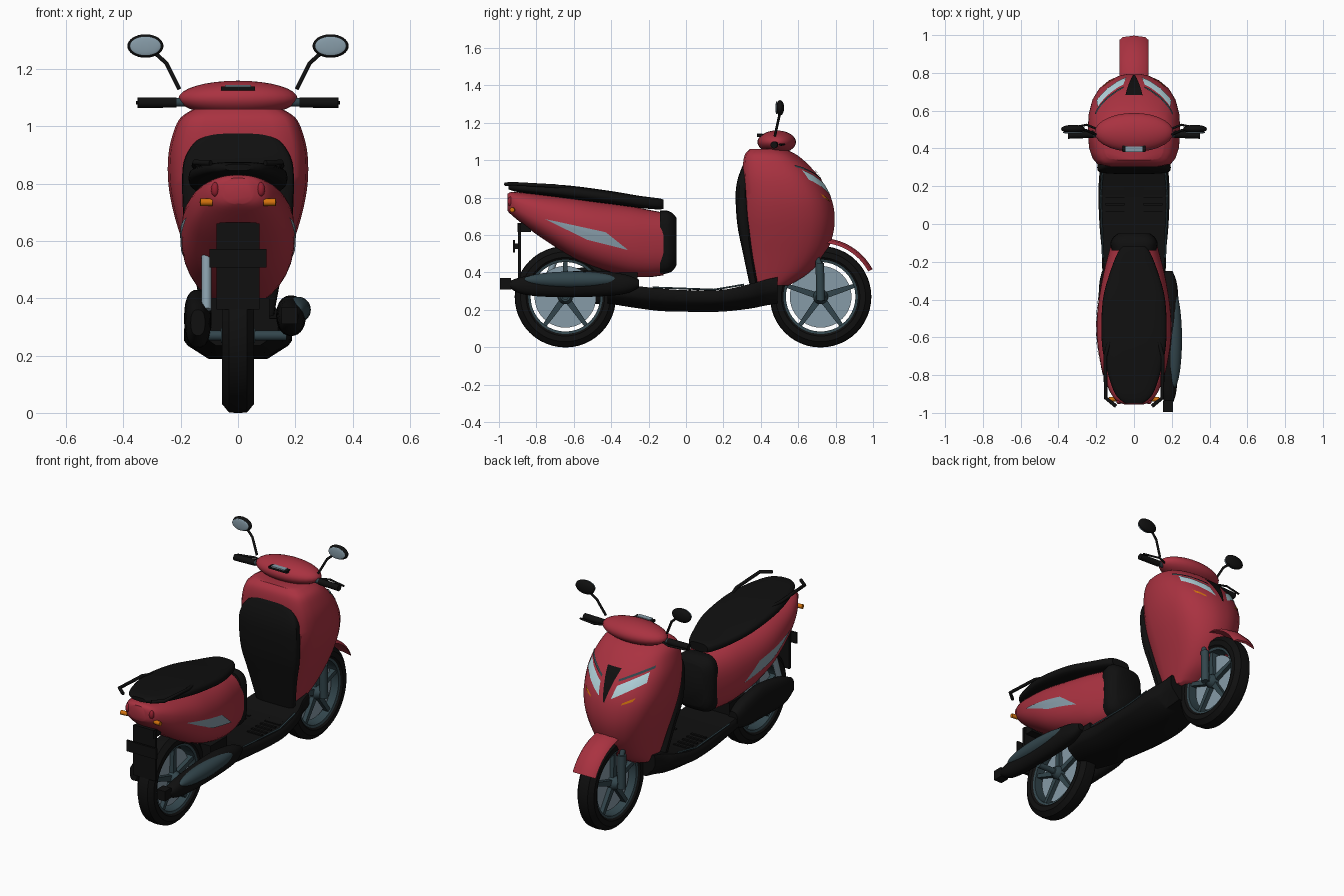
import bpy, bmesh, math
from mathutils import Vector
from mathutils.bvhtree import BVHTree

if "Cube" in bpy.data.objects:
    bpy.data.objects.remove(bpy.data.objects["Cube"])

COLOURS = {
    "red paint": (0.40, 0.032, 0.052), "black plastic": (0.005, 0.005, 0.005),
    "dark teal metal": (0.032, 0.06, 0.072), "silver": (0.24, 0.33, 0.39),
    "headlight glass": (0.45, 0.66, 0.72), "orange lens": (0.65, 0.17, 0.004),
    "tail lens": (0.30, 0.015, 0.03),
}
RED, BLACK, TEAL, SILVER, GLASS, ORANGE, TAIL = COLOURS
MATS = {}
for n, c in COLOURS.items():
    MATS[n] = bpy.data.materials.new(n)
    MATS[n].diffuse_color = (*c, 1)


def add(name, bm, mat, fix=True):
    if fix:
        bmesh.ops.recalc_face_normals(bm, faces=bm.faces)
    me = bpy.data.meshes.new(name)
    bm.to_mesh(me)
    me.materials.append(MATS[mat])
    ob = bpy.data.objects.new(name, me)
    bpy.context.collection.objects.link(ob)
    return ob


def rings_mesh(name, rings, mat, closed=False):
    bm = bmesh.new()
    vs = [[bm.verts.new(p) for p in r] for r in rings]
    n = len(rings[0])
    pairs = list(zip(vs, vs[1:])) + ([(vs[-1], vs[0])] if closed else [])
    for a, b in pairs:
        for i in range(n):
            bm.faces.new((a[i], a[(i + 1) % n], b[(i + 1) % n], b[i]))
    if not closed:
        bm.faces.new(vs[0])
        bm.faces.new(vs[-1])
    return add(name, bm, mat)


def smooth_rows(rows, cuts=4):
    """Catmull-Rom interpolation of section rows."""
    out = []
    for i in range(len(rows) - 1):
        p = [rows[max(0, min(len(rows) - 1, i + k))] for k in (-1, 0, 1, 2)]
        for s in range(cuts):
            t = s / cuts
            out.append([0.5 * (2 * b + (c - a) * t + (2*a - 5*b + 4*c - d) * t*t
                               + (3*b - a - 3*c + d) * t**3) for a, b, c, d in zip(*p)])
    return out + [list(rows[-1])]


def oval(n=2.0, count=14):
    pts = []
    for i in range(count + 1):
        a = math.pi * i / count
        c = math.cos(a)
        pts.append((0.5 - 0.5 * math.copysign(abs(c) ** (2 / n), c), abs(math.sin(a)) ** (2 / n)))
    return pts


def loft(name, sections, half, axis, mat, x0=0.0, cuts=4):
    """sections: (position, low, high, half width); half: (height 0-1, width 0-1)."""
    shape = half + [(u, -f) for u, f in reversed(half) if f > 1e-4]
    rings = []
    for t, lo, hi, w in smooth_rows(sections, cuts):
        r = [(x0 + f * w, lo + u * (hi - lo)) for u, f in shape]
        rings.append([(x, t, a) if axis == "y" else (x, a, t) for x, a in r])
    return rings_mesh(name, rings, mat)


def lathe(name, profile, centre, mat, seg=40):
    """Closed (x, radius) profile turned about the x axis."""
    cx, cy, cz = centre
    rings = [[(cx + x, cy + r * math.cos(a), cz + r * math.sin(a)) for x, r in profile]
             for a in (2 * math.pi * i / seg for i in range(seg))]
    return rings_mesh(name, rings, mat, closed=True)


def ball(name, centre, size, mat):
    bm = bmesh.new()
    bmesh.ops.create_uvsphere(bm, u_segments=28, v_segments=16, radius=1)
    for v in bm.verts:
        v.co = Vector([c + s * k for c, s, k in zip(centre, size, v.co)])
    return add(name, bm, mat)


def box(name, centre, size, mat):
    bm = bmesh.new()
    bmesh.ops.create_cube(bm, size=1)
    for v in bm.verts:
        v.co = Vector([c + s * k for c, s, k in zip(centre, size, v.co)])
    return add(name, bm, mat)


def tube(name, pts, radius, mat):
    cu = bpy.data.curves.new(name, "CURVE")
    cu.dimensions = "3D"
    cu.bevel_depth, cu.bevel_resolution, cu.use_fill_caps = radius, 3, True
    sp = cu.splines.new("POLY")
    sp.points.add(len(pts) - 1)
    for p, q in zip(sp.points, pts):
        p.co = (*q, 1)
    cu.materials.append(MATS[mat])
    ob = bpy.data.objects.new(name, cu)
    bpy.context.collection.objects.link(ob)


def decal(name, target, corners, axis, side, mat, lift=0.004):
    """Thin plate laid on target, cast along x or y from the given side."""
    tb = bmesh.new()
    tb.from_mesh(target.data)
    tree = BVHTree.FromBMesh(tb)
    bm = bmesh.new()
    bm.faces.new([bm.verts.new((a, b, 0)) for a, b in corners])
    bmesh.ops.subdivide_edges(bm, edges=bm.edges, cuts=9, use_grid_fill=True)
    ray = Vector((-side, 0, 0)) if axis == "x" else Vector((0, -side, 0))
    for v in bm.verts:
        a, b = v.co.x, v.co.y
        start = Vector((side * 2, a, b)) if axis == "x" else Vector((a, side * 2, b))
        hit, nrm = tree.ray_cast(start, ray)[:2]
        if hit is None:
            hit, nrm = tree.find_nearest(start + ray * 1.5)[:2]
        v.co = hit + nrm * lift
    bm.normal_update()
    for f in bm.faces:
        if f.normal.dot(ray) > 0:
            f.normal_flip()
    add(name, bm, mat, fix=False)


# Front shield and inner leg panel
shield_half = [(0, 0), (0, .55), (.03, .8), (.1, .9), (.22, .97), (.42, 1), (.6, .98), (.74, .91),
               (.85, .78), (.93, .58), (.98, .34), (1, .14), (1, 0)]
shield = loft("front_shield", [
    (.33, .37, .55, .10), (.40, .35, .66, .125), (.50, .335, .745, .16), (.60, .325, .785, .195),
    (.70, .315, .795, .225), (.80, .31, .775, .243), (.90, .305, .72, .243), (.98, .305, .65, .225),
    (1.03, .315, .59, .20), (1.06, .34, .53, .155)], shield_half, "z", RED)
loft("leg_panel", [
    (.31, .345, .39, .12), (.50, .305, .36, .155), (.65, .275, .345, .187), (.80, .265, .335, .195),
    (.88, .272, .335, .188), (.94, .29, .335, .155), (.975, .305, .34, .11)], oval(4), "z", BLACK)

# Seat, rear cover and its front wall
cover = loft("rear_cover", [
    (-.955, .73, .82, .05), (-.93, .705, .83, .10), (-.85, .64, .825, .145), (-.75, .57, .815, .175),
    (-.60, .475, .80, .197), (-.45, .415, .775, .193), (-.30, .38, .755, .17), (-.20, .375, .735, .147),
    (-.12, .385, .72, .125)], oval(2.5, 18), "y", RED)
loft("seat_front_wall", [(-.14, .39, .73, .12), (-.10, .395, .73, .125), (-.07, .41, .715, .11),
                         (-.05, .44, .69, .085)], oval(4), "y", BLACK)
loft("seat", [
    (-.95, .845, .868, .045), (-.90, .83, .875, .10), (-.75, .81, .872, .15), (-.60, .79, .862, .172),
    (-.40, .765, .835, .165), (-.25, .745, .81, .125), (-.15, .737, .797, .085), (-.12, .74, .79, .06)],
    oval(3), "y", BLACK)

# Floorboard
loft("floorboard", [
    (.49, .235, .375, .135), (.42, .222, .36, .145), (.33, .205, .335, .175), (.18, .19, .305, .188),
    (0, .19, .305, .183), (-.15, .195, .315, .17), (-.30, .215, .33, .165), (-.42, .235, .33, .14)],
    [(0, 0), (0, .55), (.4, .93), (.55, 1), (.9, 1), (1, .95), (1, 0)], "y", BLACK)
for s in (-1, 1):
    for i in range(6):
        box("floor_ridge", (s * .1, .02 + i * .042, .307), (.1, .014, .008), BLACK)
    tube("floor_edge_strip", [(s * .165, .31, .335), (s * .176, .15, .308), (s * .165, -.18, .32)], .005, TEAL)

# Wheels
for name, y in (("front", .72), ("rear", -.645)):
    c = (0, y, .27)
    lathe(name + "_tyre", [(-.04, .195), (-.054, .21), (-.055, .24), (-.032, .268), (0, .271), (.032, .268),
                           (.055, .24), (.054, .21), (.04, .195)], c, BLACK, 48)
    lathe(name + "_rim", [(-.04, .186), (-.044, .20), (.044, .20), (.04, .186)], c, TEAL)
    lathe(name + "_brake_disc", [(-.005, .03), (-.005, .165), (.005, .165), (.005, .03)], c, SILVER)
    lathe(name + "_hub", [(-.06, .001), (-.06, .025), (-.035, .04), (.035, .04), (.06, .025), (.06, .001)],
          c, TEAL, 20)
    for k in range(5):
        a = math.radians(90 + 72 * k)
        rad, tan = Vector((0, math.cos(a), math.sin(a))), Vector((0, -math.sin(a), math.cos(a)))
        rows = [[Vector(c) + rad * r + tan * p * w + Vector((q * .03, 0, 0))
                 for p, q in ((-1, -1), (1, -1), (1, 1), (-1, 1))] for r, w in ((.03, .017), (.19, .011))]
        rings_mesh(name + "_spoke", rows, TEAL)

# Front mudguard and fork
rows = []
for i in range(17):
    a = math.radians(28 + 85 * i / 16)
    rows.append([(x, .72 + r * math.cos(a), .27 + r * math.sin(a)) for x, r in (
        (-.077, .288), (-.06, .305), (0, .314), (.06, .305), (.077, .288), (.055, .292), (0, .30), (-.055, .292))])
rings_mesh("front_mudguard", rows, RED)
for s in (-1, 1):
    tube("fork_leg", [(s * .072, .72, .25), (s * .072, .715, .45)], .024, TEAL)
    tube("fork_tube", [(s * .07, .715, .44), (s * .06, .64, .62)], .016, TEAL)

# Handlebar pod, display and bar
ball("handlebar_pod", (0, .485, 1.097), (.208, .103, .062), RED)
box("display_body", (0, .405, 1.132), (.12, .05, .014), BLACK)
box("display_screen", (0, .395, 1.141), (.09, .03, .006), SILVER)

for s in (-1, 1):
    # Grips, levers and mirrors
    tube("bar_collar", [(s * .17, .475, 1.085), (s * .245, .475, 1.083)], .016, TEAL)
    tube("grip", [(s * .215 if s < 0 else .215, .475, 1.083), (s * .35, .47, 1.082)], .019, BLACK)
    tube("brake_lever", [(s * .19, .50, 1.085), (s * .25, .525, 1.085), (s * .355, .505, 1.082)], .006, BLACK)
    tube("mirror_stem", [(s * .205, .475, 1.13), (s * .25, .495, 1.22), (s * .30, .505, 1.265)], .007, BLACK)
    ball("mirror_shell", (s * .323, .503, 1.28), (.063, .022, .041), BLACK)
    ball("mirror_glass", (s * .323, .484, 1.28), (.055, .006, .034), SILVER)
    # Headlights, trim and indicators
    decal("headlight", shield, [(s * .04, .80), (s * .055, .87), (s * .19, .945), (s * .195, .895)],
          "y", 1, GLASS)
    decal("headlight_trim", shield, [(s * .055, .89), (s * .055, .902), (s * .20, .972), (s * .203, .96)],
          "y", 1, TEAL, .006)
    decal("front_indicator", shield, [(s * .10, .775), (s * .105, .788), (s * .165, .82), (s * .155, .80)],
          "y", 1, ORANGE)
    decal("side_stripe", cover, [(-.75, .685), (-.43, .615), (-.31, .52), (-.53, .575)], "x", s, SILVER)
    tube("rear_indicator", [(s * .09, -.925, .735), (s * .132, -.93, .735)], .013, ORANGE)
    ball("tail_light", (s * .08, -.94, .78), (.014, .014, .025), TAIL)
    # Grab rail
    tube("grab_rail", [(s * .125, -.60, .845), (s * .152, -.70, .862), (s * .15, -.92, .874),
                       (s * .095, -.965, .872)], .010, BLACK)

decal("front_badge_panel", shield, [(-.004, .775), (.004, .775), (.045, .95), (-.045, .95)], "y", 1, BLACK, .006)

# Rear mudguard, plate holder
box("rear_mudguard", (0, -.89, .51), (.15, .018, .30), BLACK)
box("plate_bracket", (0, -.865, .64), (.13, .07, .05), BLACK)
box("number_plate", (0, -.92, .54), (.20, .012, .065), BLACK)
box("plate_arm", (0, -.905, .54), (.04, .03, .03), BLACK)

# Drive unit, muffler and shock absorber
loft("muffler", [(-.94, .315, .355, .025), (-.88, .285, .375, .04), (-.75, .27, .395, .048),
                 (-.50, .27, .41, .052), (-.33, .285, .39, .045), (-.25, .32, .36, .02)],
     oval(2.2), "y", BLACK, x0=.185)
ball("muffler_shield", (.21, -.61, .36), (.044, .26, .045), TEAL)
box("muffler_end", (.18, -.965, .34), (.055, .06, .06), BLACK)
loft("drive_cover", [(-.80, .27, .36, .025), (-.70, .23, .40, .042), (-.50, .23, .43, .048),
                     (-.33, .24, .40, .045), (-.25, .27, .36, .03)], oval(2.5), "y", BLACK, x0=-.14)
box("drive_block", (0, -.34, .33), (.22, .16, .14), BLACK)
tube("rear_axle", [(-.14, -.645, .27), (.17, -.645, .27)], .018, TEAL)
tube("shock_absorber", [(-.11, -.74, .36), (-.11, -.67, .56)], .018, SILVER)

# Finish: mesh conversion and smooth shading with sharp edges kept
bpy.ops.object.select_all(action="SELECT")
bpy.context.view_layer.objects.active = bpy.context.scene.objects["seat"]
bpy.ops.object.convert(target="MESH")
bpy.ops.object.shade_smooth_by_angle(angle=math.radians(40))

for m in bpy.data.materials:
    if m.users and not m.is_grease_pencil:
        m.use_nodes = True
        m.node_tree.nodes["Principled BSDF"].inputs["Base Color"].default_value = m.diffuse_color
